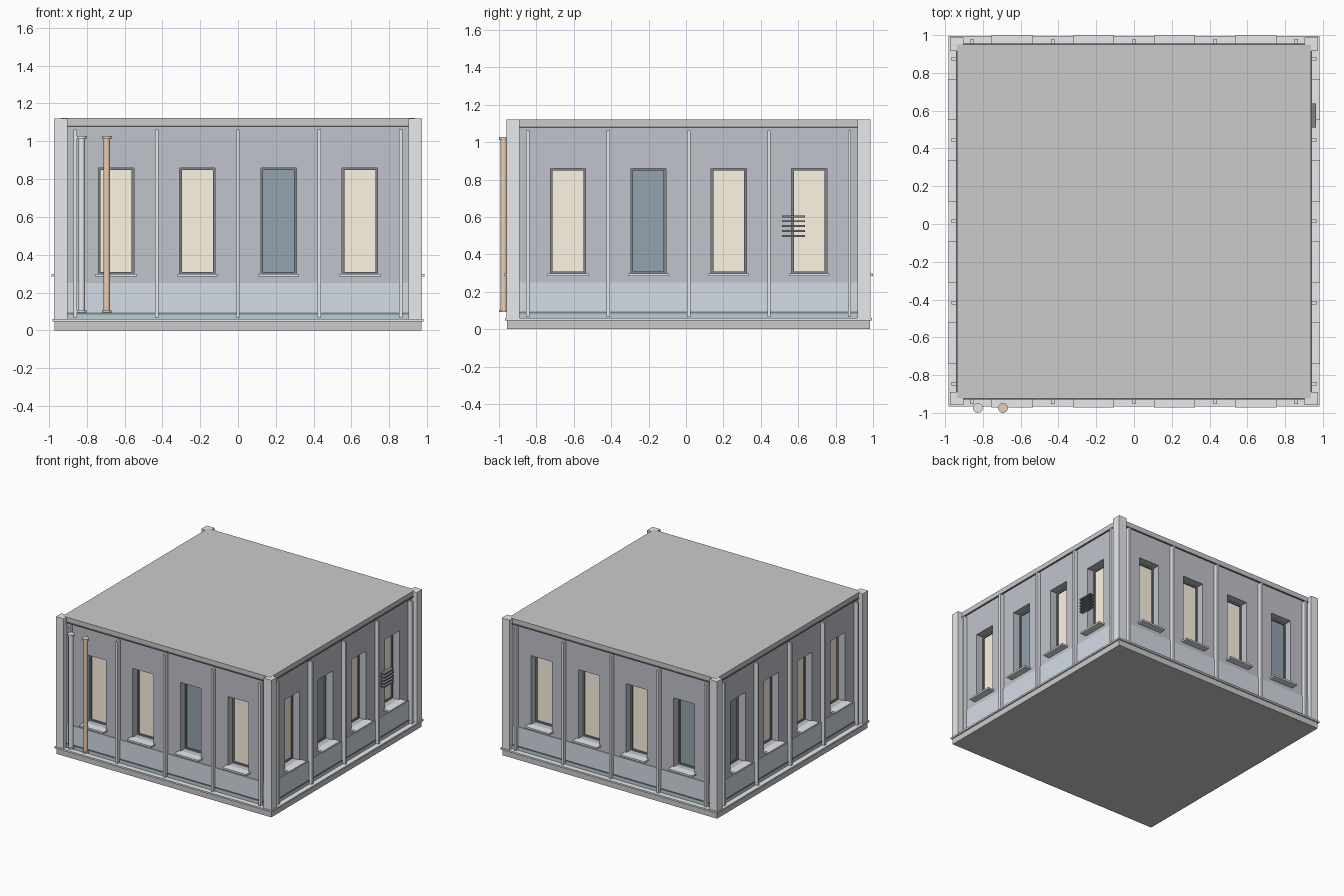
import bpy, bmesh
from mathutils import Matrix, Vector

if "Cube" in bpy.data.objects:
    bpy.data.objects.remove(bpy.data.objects["Cube"])

CY = 0.014                                   # building centre in y (pipes stick out in front)
SHIFT = Matrix.Translation((0, CY, 0))


def material(name, rgb):
    m = bpy.data.materials.new(name)
    m.diffuse_color = (*rgb, 1)
    m.use_nodes = True
    m.node_tree.nodes["Principled BSDF"].inputs["Base Color"].default_value = m.diffuse_color
    return m


WALL = material("wall_paint", (0.53, 0.55, 0.60))
PALE = material("pale_metal", (0.80, 0.82, 0.86))
BLUE = material("blue_panel", (0.66, 0.72, 0.79))
TEAL = material("teal_strip", (0.50, 0.62, 0.66))
DARK = material("dark_metal", (0.22, 0.23, 0.25))
LIT = material("lit_glass", (1.0, 0.92, 0.77))
UNLIT = material("unlit_glass", (0.30, 0.37, 0.43))
COPPER = material("copper", (0.82, 0.62, 0.47))


def finish(name, bm, mat=None):
    me = bpy.data.meshes.new(name)
    bm.to_mesh(me)
    bm.free()
    ob = bpy.data.objects.new(name, me)
    bpy.context.collection.objects.link(ob)
    if mat:
        me.materials.append(mat)
    return ob


def add_box(bm, lo, hi, m=SHIFT):
    lo, hi = Vector(lo), Vector(hi)
    size = hi - lo
    bmesh.ops.create_cube(bm, size=1, matrix=m @ Matrix.Translation((lo + hi) / 2)
                          @ Matrix.Diagonal((*size, 1)))


def side(k):
    """Facade k: 0 front, 1 right, 2 back, 3 left."""
    return SHIFT @ Matrix.Rotation(k * 1.5707963268, 4, 'Z')


def facade(name, boxes, mat=None, sides=range(4)):
    """Boxes (u0, u1, inner, outer, z0, z1) repeated on each facade."""
    bm = bmesh.new()
    for k in sides:
        for u0, u1, d0, d1, z0, z1 in boxes:
            add_box(bm, (u0, -d1, z0), (u1, -d0, z1), side(k))
    return finish(name, bm, mat)


def slab(name, half, z0, z1, mat=None):
    bm = bmesh.new()
    add_box(bm, (-half, -half, z0), (half, half, z1))
    return finish(name, bm, mat)


# floor, base lip and roof slabs
slab("base_slab", 0.97, 0, 0.049)
slab("base_lip", 0.981, 0.047, 0.060, PALE)
slab("roof_slab", 0.937, 1.083, 1.122)

# walls with recessed window openings
FACE = 0.931
GLASS = 0.856
centres = [-0.645, -0.215, 0.215, 0.645]
W, Z0, Z1 = 0.094, 0.297, 0.860
walls = slab("walls", FACE, 0.055, 1.09, WALL)
cutter = facade("window_cutter", [(c - W, c + W, GLASS, 1.0, Z0, Z1) for c in centres])
cutter.hide_render = True
cutter.hide_viewport = True
mod = walls.modifiers.new("openings", 'BOOLEAN')
mod.object = cutter
mod.operation = 'DIFFERENCE'
mod.solver = 'EXACT'

# window panes, lit and unlit
lit_map = ["1101", "1011", "1110", "0111"]
for name, flag, mat in (("lit_panes", "1", LIT), ("unlit_panes", "0", UNLIT)):
    bm = bmesh.new()
    for k, row in enumerate(lit_map):
        for c, f in zip(centres, row):
            if f == flag:
                add_box(bm, (c - W + .005, -GLASS - .006, Z0 + .005),
                        (c + W - .005, -GLASS + .01, Z1 - .005), side(k))
    finish(name, bm, mat)

# window frames and sills
T = 0.012
bars = []
for c in centres:
    a, b = c - W, c + W
    bars += [(a, a + T, GLASS, GLASS + .016, Z0, Z1), (b - T, b, GLASS, GLASS + .016, Z0, Z1),
             (a + T, b - T, GLASS, GLASS + .016, Z0, Z0 + T),
             (a + T, b - T, GLASS, GLASS + .016, Z1 - T, Z1)]
facade("window_frames", bars, DARK)
facade("window_sills", [(c - .109, c + .109, .92, .986, .284, .298) for c in centres], PALE)

# lower panels, strips and shadow trims
facade("lower_panels", [(-.91, .91, .925, .937, .09, .25)], BLUE)
facade("base_strips", [(-.91, .91, .925, .939, .058, .086)], TEAL)
facade("dark_trims", [(-.905, .905, .92, .942, .085, .094),
                      (-.905, .905, .92, .942, 1.075, 1.084)], DARK)

# vertical fins
facade("fins", [(u - .009, u + .009, .92, .966, .065, 1.062)
                for u in (-.86, -.43, 0, .43, .86)], PALE)

# corner posts
bm = bmesh.new()
for sx in (-1, 1):
    for sy in (-1, 1):
        add_box(bm, (sx * .938 - .035, sy * .938 - .035, .055),
                (sx * .938 + .035, sy * .938 + .035, 1.121))
finish("corner_posts", bm, PALE)

# vent slats on the right side
facade("vent_slats", [(.512 - CY, .637 - CY, .925, .964, z - .005, z + .005)
                      for z in (.499, .525, .551, .577, .603)], DARK, [1])

# drain pipes with end collars
for name, x, mat in (("grey_pipe", -.827, PALE), ("copper_pipe", -.694, COPPER)):
    bm = bmesh.new()
    for r, z0, z1 in ((.018, .095, 1.02), (.026, .093, .104), (.026, 1.012, 1.027)):
        bmesh.ops.create_cone(bm, cap_ends=True, segments=16, radius1=r, radius2=r,
                              depth=z1 - z0,
                              matrix=Matrix.Translation((x, -.974, (z0 + z1) / 2)))
    ob = finish(name, bm, mat)
    bpy.context.view_layer.objects.active = ob
    ob.select_set(True)
    bpy.ops.object.shade_smooth_by_angle()
    ob.select_set(False)
